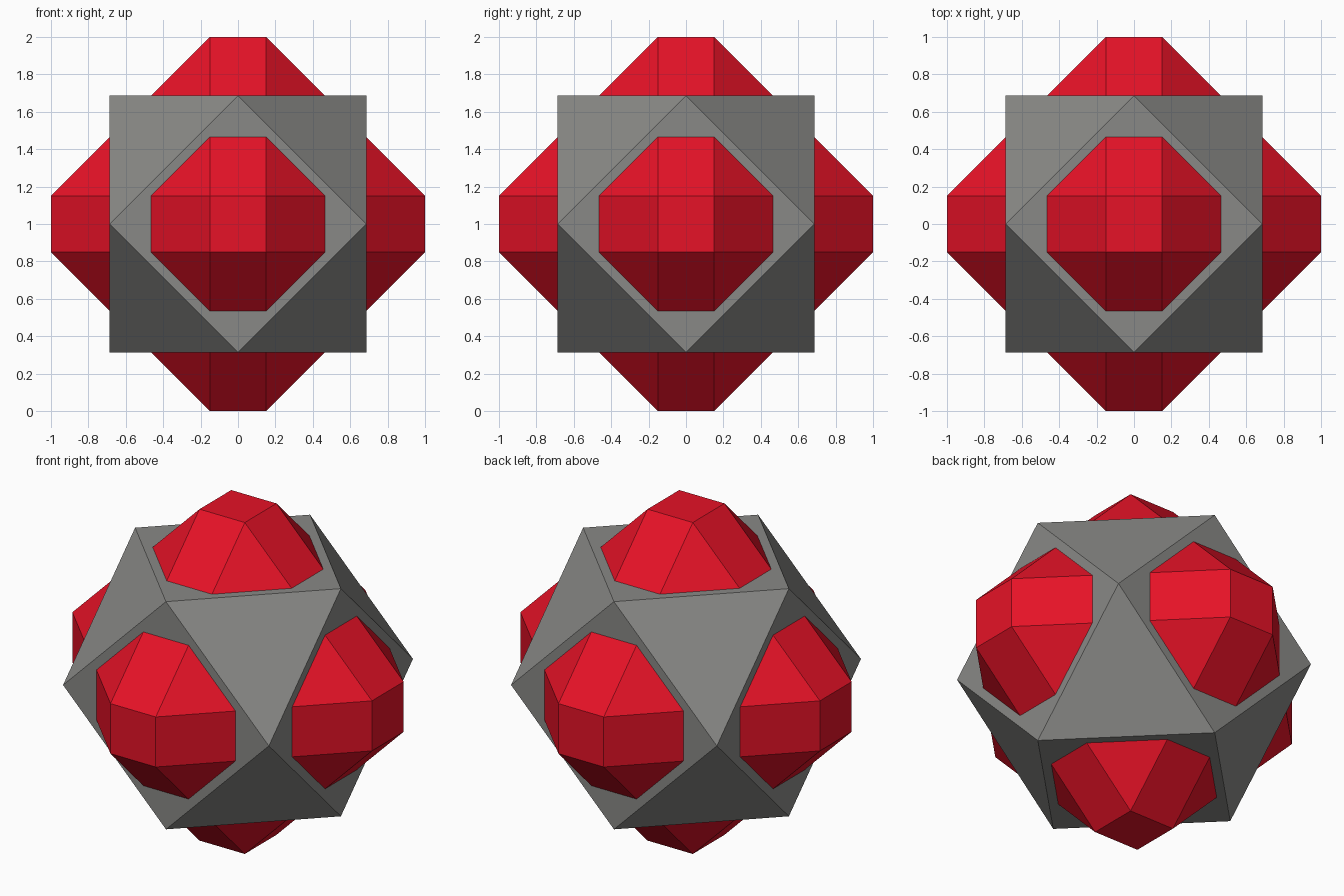
import bpy, bmesh, math
from itertools import product

if "Cube" in bpy.data.objects:
    bpy.data.objects.remove(bpy.data.objects["Cube"])


def material(name, rgb):
    m = bpy.data.materials.new(name)
    m.diffuse_color = (*rgb, 1.0)
    m.use_nodes = True
    m.node_tree.nodes["Principled BSDF"].inputs["Base Color"].default_value = m.diffuse_color
    return m


def hull_solid(name, points, mat):
    """Convex solid from points, with coplanar triangles merged into flat faces."""
    bm = bmesh.new()
    for p in points:
        bm.verts.new(p)
    bmesh.ops.convex_hull(bm, input=bm.verts[:])
    bmesh.ops.dissolve_limit(bm, angle_limit=math.radians(1),
                             verts=bm.verts[:], edges=bm.edges[:])
    bmesh.ops.recalc_face_normals(bm, faces=bm.faces[:])
    mesh = bpy.data.meshes.new(name)
    bm.to_mesh(mesh)
    bm.free()
    mesh.materials.append(mat)
    obj = bpy.data.objects.new(name, mesh)
    obj.location.z = 1.0
    bpy.context.collection.objects.link(obj)
    return obj


def symmetric_points(a, b, c):
    """All cyclic shifts and sign changes of one corner."""
    pts = set()
    for sx, sy, sz in product((-1, 1), repeat=3):
        p = (sx * a, sy * b, sz * c)
        for k in range(3):
            pts.add(tuple(v + 0.0 for v in p[k:] + p[:k]))
    return sorted(pts)


grey = material("stone grey", (0.25, 0.25, 0.24))
red = material("bright red", (0.79, 0.006, 0.02))

# Grey shell: cuboctahedron
hull_solid("grey_shell", symmetric_points(0.687, 0.687, 0.0), grey)

# Red core: long-faced rhombicuboctahedron poking through the square faces
hull_solid("red_core", symmetric_points(1.0, 0.151, 0.151), red)
